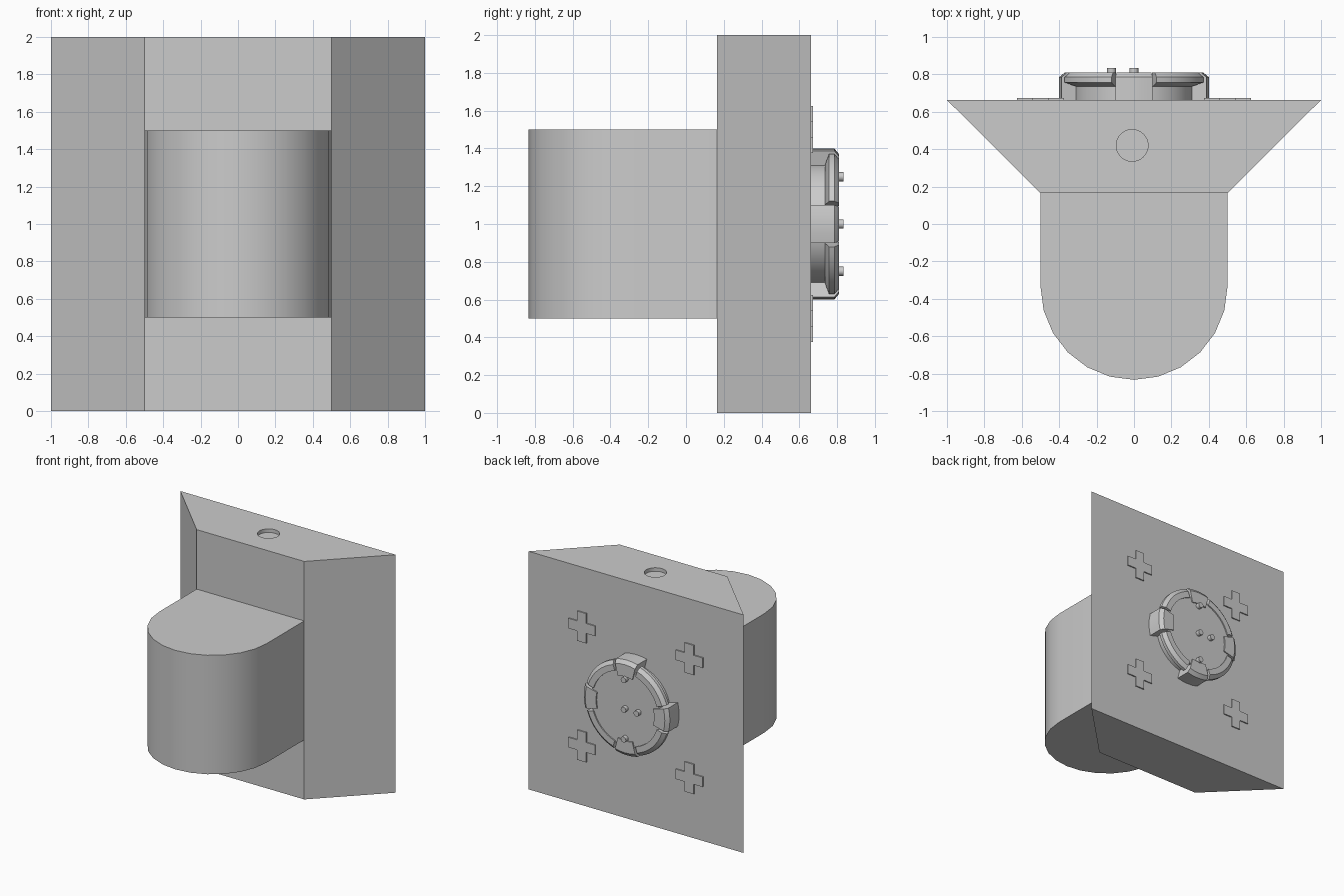
import bpy, bmesh, math

if "Cube" in bpy.data.objects:
    bpy.data.objects.remove(bpy.data.objects["Cube"])

BACK = 0.663   # y of the flat back face
MID = 1.0      # height of the connector centre


def finish(name, bm, smooth=False):
    bmesh.ops.recalc_face_normals(bm, faces=bm.faces)
    me = bpy.data.meshes.new(name)
    bm.to_mesh(me)
    bm.free()
    ob = bpy.data.objects.new(name, me)
    bpy.context.collection.objects.link(ob)
    if smooth:
        bpy.ops.object.select_all(action='DESELECT')
        ob.select_set(True)
        bpy.context.view_layer.objects.active = ob
        bpy.ops.object.shade_smooth_by_angle(angle=math.radians(30))
    return ob


def prism(name, pts, offset, smooth=False):
    """Extrude a closed loop of 3D points along an offset."""
    bm = bmesh.new()
    face = bm.faces.new([bm.verts.new(p) for p in pts])
    ext = bmesh.ops.extrude_face_region(bm, geom=[face], use_keep_orig=True)
    verts = [v for v in ext['geom'] if isinstance(v, bmesh.types.BMVert)]
    bmesh.ops.translate(bm, verts=verts, vec=offset)
    return finish(name, bm, smooth)


def disc(x, y, z, r, n, axis):
    angles = [2 * math.pi * i / n for i in range(n)]
    if axis == 'Z':
        return [(x + r * math.cos(a), y + r * math.sin(a), z) for a in angles]
    return [(x + r * math.cos(a), y, z + r * math.sin(a)) for a in angles]


def sector(name, profile, start, end, n):
    """Sweep an (r, y) profile around the connector axis between two angles."""
    bm = bmesh.new()
    rings = []
    for i in range(n + 1):
        a = math.radians(start + (end - start) * i / n)
        rings.append([bm.verts.new((r * math.cos(a), y, MID + r * math.sin(a)))
                      for r, y in profile])
    k = len(profile)
    for p, q in zip(rings, rings[1:]):
        for j in range(k):
            bm.faces.new((p[j], p[(j + 1) % k], q[(j + 1) % k], q[j]))
    bm.faces.new(rings[0])
    bm.faces.new(rings[-1])
    return finish(name, bm, True)


# Tapered backing block
block = prism("backing_block",
              [(-0.5, 0.165, 0), (0.5, 0.165, 0), (1, BACK, 0), (-1, BACK, 0)],
              (0, 0, 2))

# Shallow socket in the top face
cutter = prism("socket_cutter", disc(-0.01, 0.42, 1.97, 0.085, 32, 'Z'), (0, 0, 0.1))
cutter.hide_render = True
mod = block.modifiers.new("socket", 'BOOLEAN')
mod.operation = 'DIFFERENCE'
mod.solver = 'EXACT'
mod.object = cutter
bpy.context.view_layer.objects.active = block
bpy.ops.object.modifier_apply(modifier=mod.name)
bpy.data.objects.remove(cutter)

# Rounded front housing
arc = [(0.5 * math.cos(a), -0.333 + 0.5 * math.sin(a), 0.5)
       for a in (math.pi + math.pi * i / 12 for i in range(13))]
prism("front_housing", arc + [(0.5, 0.165, 0.5), (-0.5, 0.165, 0.5)], (0, 0, 1), True)

# Four thin plus-shaped pads on the back
A, B = 0.042, 0.125
plus = [(-A, -B), (A, -B), (A, -A), (B, -A), (B, A), (A, A),
        (A, B), (-A, B), (-A, A), (-B, A), (-B, -A), (-A, -A)]
for sx in (-0.5, 0.5):
    for sz in (-0.5, 0.5):
        prism("plus_pad", [(sx + x, BACK, MID + sz + z) for x, z in plus], (0, 0.01, 0))

# Connector core
prism("connector_core", disc(0, BACK, MID, 0.32, 48, 'Y'), (0, 0.137, 0), True)

# Full-height keys and undercut lips around the core
key = [(0.27, BACK), (0.40, BACK), (0.40, 0.785), (0.37, 0.81), (0.27, 0.81)]
lip = [(0.31, 0.735), (0.325, 0.735), (0.39, 0.757), (0.39, 0.785), (0.36, 0.81), (0.31, 0.81)]
for q in range(4):
    sector("connector_key", key, 90 * q - 14.5, 90 * q + 14.5, 4)
    sector("connector_lip", lip, 90 * q + 18, 90 * q + 72, 8)

# Contact pins
for x, z in ((0, 1.25), (0, 1.0), (0, 0.75), (-0.12, 1.0)):
    prism("contact_pin", disc(x, 0.79, z, 0.024, 16, 'Y'), (0, 0.043, 0), True)
